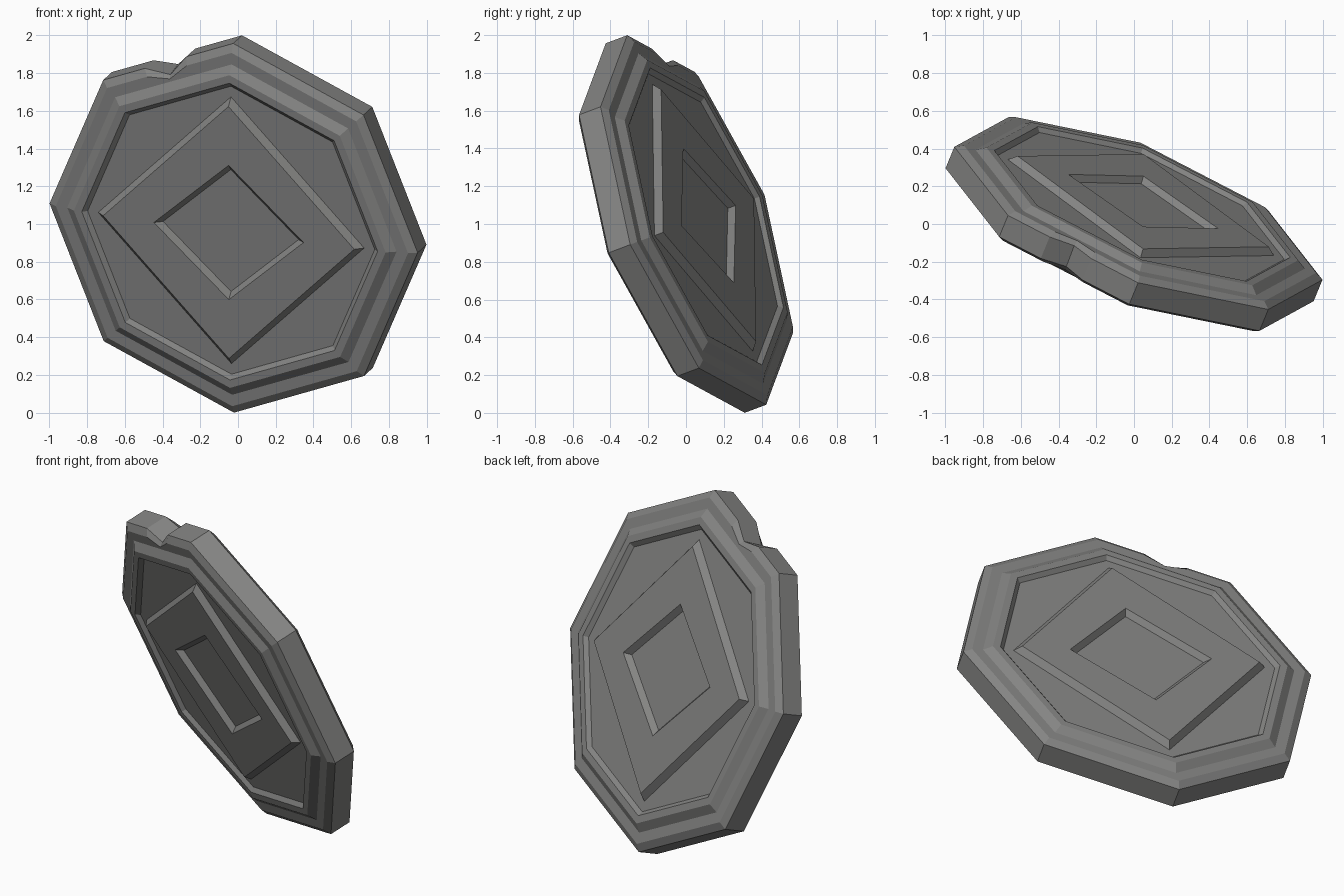
import bpy, bmesh, math
from mathutils import Matrix, Vector

cube = bpy.data.objects.get("Cube")
if cube:
    bpy.data.objects.remove(cube)

grey = bpy.data.materials.new("stone_grey")
grey.use_nodes = True
colour = (0.23, 0.23, 0.225, 1)
grey.diffuse_color = colour
grey.node_tree.nodes["Principled BSDF"].inputs["Base Color"].default_value = colour

# Tilted frame of the disc: across, up the disc, and out of its front
across = Vector((0.933, -0.337, -0.125)).normalized()
up = Vector((0, -0.353, 0.936))
up = (up - across * up.dot(across)).normalized()
out = across.cross(up)
tilt = Matrix.Translation((0, 0, 1)) @ Matrix((across, up, out)).transposed().to_4x4()


def loft(name, rings):
    """Join equal-length rings of points with quads and cap both ends."""
    bm = bmesh.new()
    loops = [[bm.verts.new(p) for p in ring] for ring in rings]
    for a, b in zip(loops, loops[1:]):
        for i in range(len(a)):
            j = (i + 1) % len(a)
            bm.faces.new((a[i], a[j], b[j], b[i]))
    bm.faces.new(loops[0])
    bm.faces.new(loops[-1])
    bmesh.ops.recalc_face_normals(bm, faces=bm.faces)
    bm.transform(tilt)
    mesh = bpy.data.meshes.new(name)
    bm.to_mesh(mesh)
    bm.free()
    mesh.materials.append(grey)
    obj = bpy.data.objects.new(name, mesh)
    bpy.context.collection.objects.link(obj)
    return obj


def octagon(radius, depth, dent):
    """Octagon with a chipped notch in the edge left of the top corner."""
    pts = [Vector((radius * math.cos(k * math.pi / 4),
                   radius * math.sin(k * math.pi / 4), depth)) for k in range(8)]
    top, left = pts[2], pts[3]
    inward = -Vector((top.x + left.x, top.y + left.y, 0)).normalized()
    chip = [top.lerp(left, t) + inward * dent * s
            for t, s in ((0.36, 0), (0.52, 1), (0.68, 0))]
    return pts[:3] + chip + pts[3:]


# Disc body: panel, raised ridge, rim, chamfer, outer wall
half = [(0.815, 0.10, 0), (0.84, 0.122, 0), (0.885, 0.122, 0),
        (0.935, 0.09, 0), (1.0, 0.09, 0.045), (1.045, 0.065, 0.07)]
profile = half + [(r, -d, s * 0.8) for r, d, s in reversed(half)]
loft("disc_body", [octagon(*p) for p in profile])


def diamond(wide, tall, depth):
    return [(wide, 0, depth), (0, tall, depth), (-wide, 0, depth), (0, -tall, depth)]


# Raised diamond with a recessed centre on each face
steps = [(0.755, 0.755, 0.095), (0.755, 0.755, 0.10), (0.713, 0.713, 0.137),
         (0.425, 0.38, 0.137), (0.385, 0.345, 0.105)]
for name, side in (("front_diamond", 1), ("back_diamond", -1)):
    loft(name, [diamond(w, t, side * d) for w, t, d in steps])
